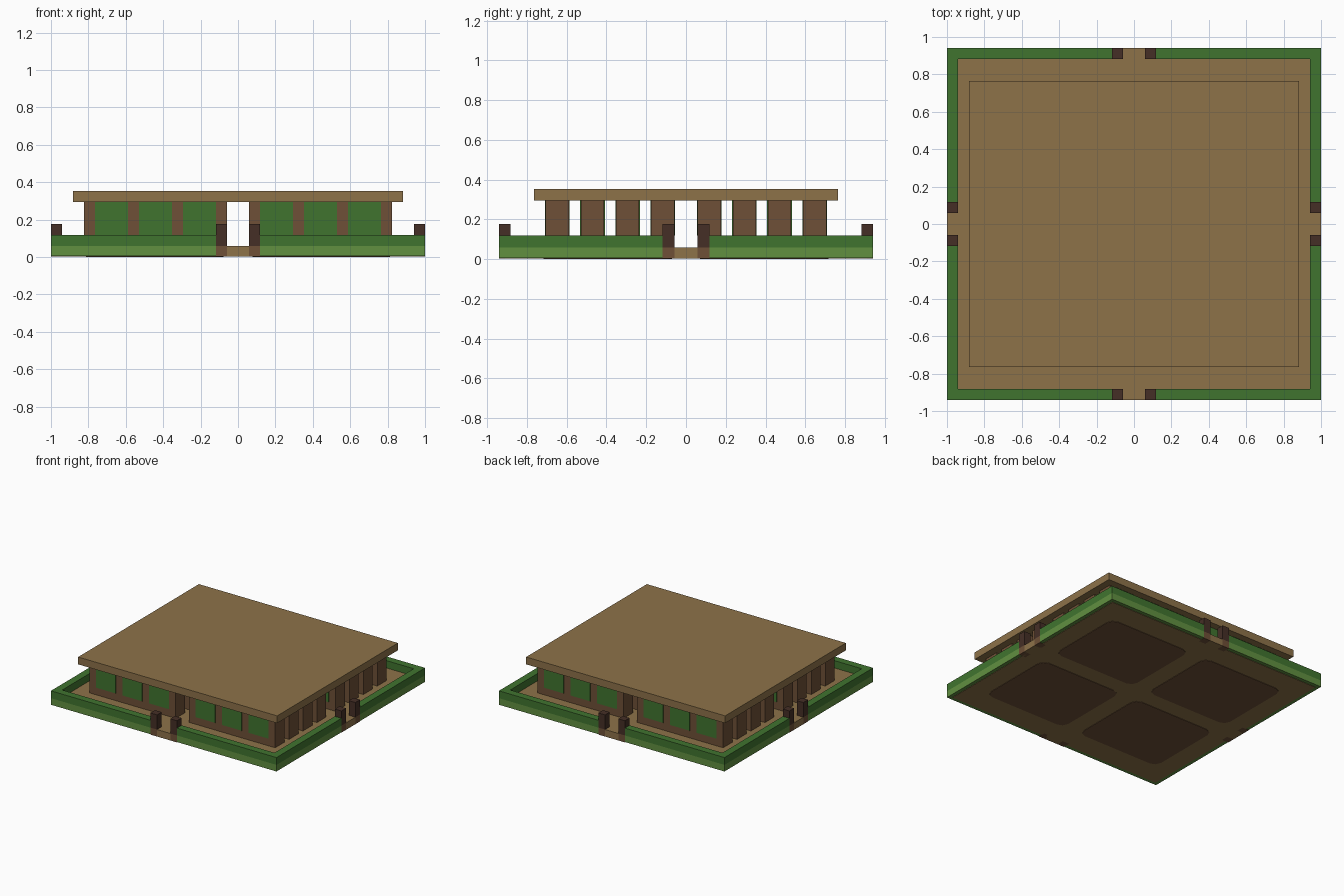
import bpy
import bmesh

cube = bpy.data.objects.get("Cube")
if cube:
    bpy.data.objects.remove(cube)

U = 1 / 17  # block size: the whole plan sits on a 34 x 32 block grid
LIP = 0.003  # thickness of plates and panels


def linear(c):
    c /= 255
    return c / 12.92 if c <= 0.04045 else ((c + 0.055) / 1.055) ** 2.4


def material(name, *rgb):
    mat = bpy.data.materials.new(name)
    mat.use_nodes = True
    color = [linear(c) for c in rgb] + [1]
    mat.diffuse_color = color
    bsdf = mat.node_tree.nodes["Principled BSDF"]
    bsdf.inputs["Base Color"].default_value = color
    bsdf.inputs["Roughness"].default_value = 0.9
    return mat


tan = material("tan", 141, 114, 73)
brown = material("brown", 110, 80, 55)
dark_brown = material("dark brown", 69, 47, 38)
hedge_green = material("hedge green", 64, 116, 47)
light_green = material("light green", 97, 144, 64)


def boxes(name, mat, spans, mirrored=True):
    """Boxes given as (x0, x1, y0, y1, z0, z1), repeated in all four quarters."""
    bm = bmesh.new()
    signs = (1, -1) if mirrored else (1,)
    for sx in signs:
        for sy in signs:
            for x0, x1, y0, y1, z0, z1 in spans:
                verts = bmesh.ops.create_cube(bm, size=1)["verts"]
                for v in verts:
                    v.co.x = sx * (x1 if v.co.x > 0 else x0)
                    v.co.y = sy * (y1 if v.co.y > 0 else y0)
                    v.co.z = z1 if v.co.z > 0 else z0
    bmesh.ops.recalc_face_normals(bm, faces=bm.faces)
    mesh = bpy.data.meshes.new(name)
    bm.to_mesh(mesh)
    bm.free()
    mesh.materials.append(mat)
    obj = bpy.data.objects.new(name, mesh)
    bpy.context.collection.objects.link(obj)
    return obj


def border(z0, z1):
    """One quarter of the border, open at the gates."""
    return [(2 * U, 17 * U, 15 * U, 16 * U, z0, z1),
            (16 * U, 17 * U, 2 * U, 15 * U, z0, z1)]


def gate(a, b, z0, z1):
    """A block beside the gate in each of the two directions."""
    return [(a, b, 15 * U, 16 * U, z0, z1), (16 * U, 17 * U, a, b, z0, z1)]


# Ground: floor slab, gate sills and underside patches
boxes("floor", tan, [(-16.5 * U, 16.5 * U, -15.5 * U, 15.5 * U, LIP, U)], False)
boxes("gate_sills", tan, [(-U, U, -16 * U, 16 * U, LIP, U),
                          (-17 * U, 17 * U, -U, U, LIP, U)], False)
patches = boxes("underside_patches", brown,
                [(1.3 * U, 13.8 * U, 1.2 * U, 12.2 * U, 0, 2 * LIP)])
bm = bmesh.new()
bm.from_mesh(patches.data)
upright = [e for e in bm.edges if abs(e.verts[0].co.z - e.verts[1].co.z) > LIP]
bmesh.ops.bevel(bm, geom=upright, offset=U, segments=2, affect='EDGES', profile=0.5)
bm.to_mesh(patches.data)
bm.free()

# Border hedge in two shades
boxes("grass_border", light_green, border(2 * LIP, U))
boxes("hedge", hedge_green, border(U, 2 * U))

# Gate posts on brown footings
boxes("gate_footings", brown, gate(U, 2 * U, LIP, U))
boxes("gate_posts", dark_brown, gate(U, 2 * U, U, 3 * U))

# Rows of walls with a cross-shaped passage, green panels on their long sides
rows = [(1 + 3 * i, 3 + 3 * i) for i in range(4)]
boxes("wall_rows", brown, [(U, 14 * U, a * U, b * U, U, 5 * U) for a, b in rows])
panels = []
for a, b in rows:
    for x in (2, 6, 10):
        for y0, y1 in ((a * U - LIP, a * U), (b * U, b * U + LIP)):
            panels.append((x * U, (x + 3) * U, y0, y1, 2 * U, 5 * U))
boxes("wall_panels", hedge_green, panels)

# Flat roof
boxes("roof", tan, [(-15 * U, 15 * U, -13 * U, 13 * U, 5 * U, 6 * U)], False)
